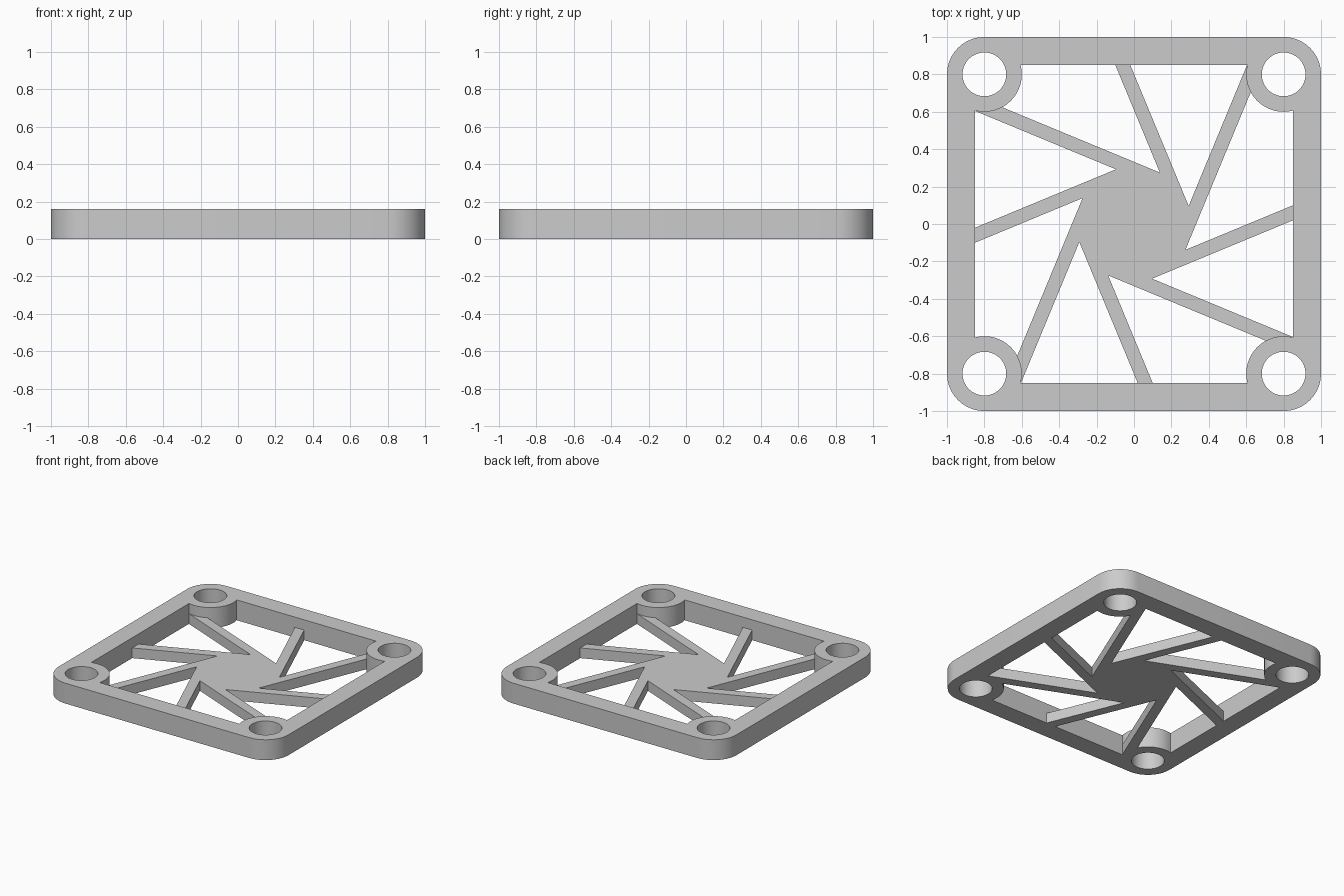
import bpy
import bmesh
import math
from math import cos, sin, pi, radians

if "Cube" in bpy.data.objects:
    bpy.data.objects.remove(bpy.data.objects["Cube"])

HEIGHT = 0.16        # outer frame thickness
GRILLE_HEIGHT = 0.08
WALL = 0.85          # inner face of the frame walls
CORNER = 0.8         # screw hole centre
BOSS_R = 0.2
HOLE_R = 0.117

grey = bpy.data.materials.new("plain grey")
grey.diffuse_color = (0.6, 0.6, 0.6, 1)
grey.use_nodes = True
grey.node_tree.nodes["Principled BSDF"].inputs["Base Color"].default_value = grey.diffuse_color


def arc(cx, cy, r, a0, a1, n):
    """n + 1 points along an arc, angles in radians."""
    return [(cx + r * cos(a0 + (a1 - a0) * i / n),
             cy + r * sin(a0 + (a1 - a0) * i / n)) for i in range(n + 1)]


def turn(points, quarter):
    """Rotate points by quarter turns about the centre."""
    for _ in range(quarter):
        points = [(-y, x) for x, y in points]
    return points


def plate(name, loops, height):
    """Fill outlines (with holes) and extrude them up from the ground."""
    bm = bmesh.new()
    edges = []
    for loop in loops:
        vs = [bm.verts.new((x, y, 0)) for x, y in loop]
        edges += [bm.edges.new((vs[i - 1], vs[i])) for i in range(len(vs))]
    bmesh.ops.triangle_fill(bm, edges=edges, use_beauty=True, use_dissolve=False)
    result = bmesh.ops.extrude_face_region(bm, geom=bm.faces[:], use_keep_orig=True)
    top = [g for g in result["geom"] if isinstance(g, bmesh.types.BMVert)]
    bmesh.ops.translate(bm, verts=top, vec=(0, 0, height))
    bmesh.ops.recalc_face_normals(bm, faces=bm.faces[:])
    mesh = bpy.data.meshes.new(name)
    bm.to_mesh(mesh)
    bm.free()
    mesh.shade_smooth()
    mesh.set_sharp_from_angle(angle=radians(30))
    mesh.materials.append(grey)
    obj = bpy.data.objects.new(name, mesh)
    bpy.context.collection.objects.link(obj)
    return obj


# Frame: rounded square, inner opening notched by corner bosses, four holes
outer, inner, holes = [], [], []
bite = math.acos((WALL - CORNER) / BOSS_R)   # where a boss meets the wall
for q in range(4):
    outer += turn(arc(CORNER, CORNER, BOSS_R, 0, pi / 2, 10), q)
    inner += turn(arc(CORNER, CORNER, BOSS_R, 2 * pi - bite, pi / 2 + bite, 16), q)
    holes.append(turn(arc(CORNER, CORNER, HOLE_R, 0, 2 * pi, 36)[:-1], q))
plate("frame", [outer, inner] + holes, HEIGHT)

# Grille: eight slanted spokes running tangentially out of a small hub
R_IN, R_OUT = 0.233, 0.307    # distances of both spoke edges from the centre
c, s = cos(pi / 8), sin(pi / 8)
grille = []
for k in range(8):
    a = pi / 8 + k * pi / 4
    side = 1 if k % 2 else -1
    t_in = (WALL + side * s * R_IN) / c
    # odd spokes run into a corner boss, even ones into a straight wall
    t_out = 0.892 if k % 2 else (WALL - s * R_OUT) / c
    t_notch = (R_OUT - R_IN * cos(pi / 4)) / sin(pi / 4)
    for r, t in ((R_OUT, t_out), (R_IN, t_in), (R_IN, t_notch)):
        grille.append((r * cos(a) - t * sin(a), r * sin(a) + t * cos(a)))
plate("spoke_grille", [grille], GRILLE_HEIGHT)
